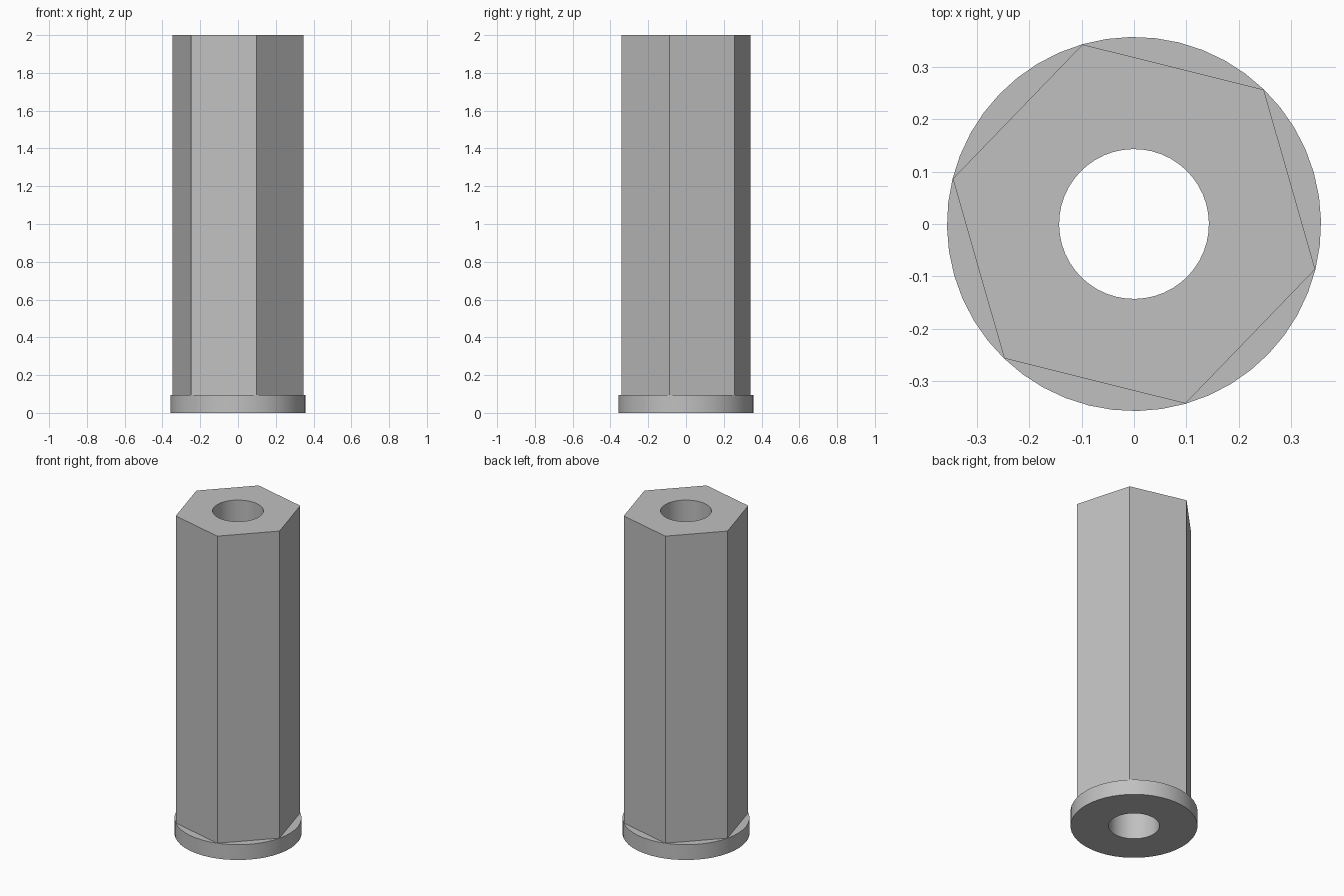
import bpy
import bmesh
from math import cos, sin, pi, radians

SEGMENTS = 48
TURN = radians(46)      # direction of the first hexagon corner
OUTER, BORE = 0.357, 0.143
FLANGE_TOP, HEIGHT = 0.095, 2.0

cube = bpy.data.objects.get("Cube")
if cube:
    bpy.data.objects.remove(cube, do_unlink=True)


def round_radius(radius):
    return lambda angle: radius


def hex_radius(corner):
    # distance to the flat side at a given angle from a corner
    return lambda angle: corner * cos(pi / 6) / cos(angle % (pi / 3) - pi / 6)


def ring(bm, radius_at, z):
    verts = []
    for i in range(SEGMENTS):
        # half-step nudge keeps the modulo stable at the corners
        a = 2 * pi * i / SEGMENTS
        r = radius_at(a)
        verts.append(bm.verts.new((r * cos(a + TURN), r * sin(a + TURN), z)))
    return verts


def closed_loft(name, sections, material):
    bm = bmesh.new()
    rings = [ring(bm, radius_at, z) for radius_at, z in sections]
    for lower, upper in zip(rings, rings[1:] + rings[:1]):
        for i in range(SEGMENTS):
            j = (i + 1) % SEGMENTS
            bm.faces.new((lower[i], lower[j], upper[j], upper[i]))
    bmesh.ops.recalc_face_normals(bm, faces=bm.faces)
    mesh = bpy.data.meshes.new(name)
    bm.to_mesh(mesh)
    bm.free()
    mesh.materials.append(material)
    obj = bpy.data.objects.new(name, mesh)
    bpy.context.collection.objects.link(obj)
    return obj


# Plain grey metal
grey = bpy.data.materials.new("grey_metal")
grey.use_nodes = True
colour = (0.53, 0.53, 0.53, 1)
grey.diffuse_color = colour
grey.node_tree.nodes["Principled BSDF"].inputs["Base Color"].default_value = colour

# Round foot flange, hexagonal shaft and through bore as one solid
standoff = closed_loft("hexagonal_standoff", [
    (round_radius(OUTER), 0),
    (round_radius(OUTER), FLANGE_TOP),
    (hex_radius(OUTER - 0.0005), FLANGE_TOP),
    (hex_radius(OUTER - 0.0005), HEIGHT),
    (round_radius(BORE), HEIGHT),
    (round_radius(BORE), 0),
], grey)

# Smooth round walls, crisp hexagon edges
bpy.ops.object.select_all(action='DESELECT')
standoff.select_set(True)
bpy.context.view_layer.objects.active = standoff
bpy.ops.object.shade_smooth_by_angle(angle=radians(30))
